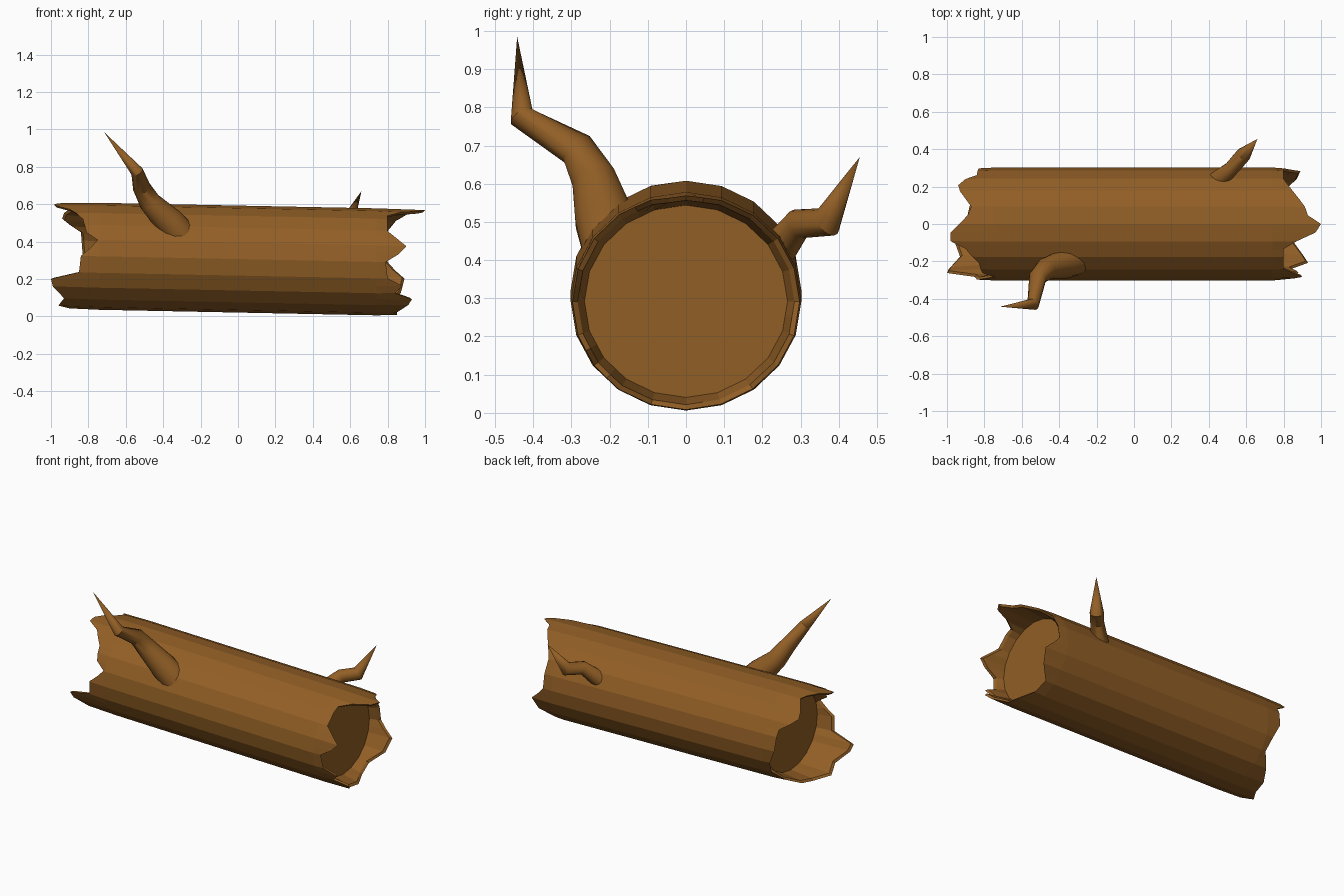
import bpy, bmesh, math
from mathutils import Vector

if "Cube" in bpy.data.objects:
    bpy.data.objects.remove(bpy.data.objects["Cube"])

bark = bpy.data.materials.new("bark brown")
bark.diffuse_color = (0.285, 0.113, 0.019, 1)
bark.use_nodes = True
bark.node_tree.nodes["Principled BSDF"].inputs["Base Color"].default_value = bark.diffuse_color

SIDES = 20          # flat bands round the log
COLS = SIDES * 2    # finer columns so the splinters are sharp

# Splintered end outlines: (degrees from +y over the top, x)
RIGHT = [(0, .80), (36, .80), (54, .85), (70, .91), (81, .93), (90, 1.0), (99, .97),
         (108, .87), (117, .80), (144, .80), (153, .85), (162, .90), (171, .86), (180, .79),
         (198, .80), (207, .88), (216, .84), (225, .93), (234, .91), (252, .85), (270, .85),
         (288, .81), (306, .80), (324, .87), (342, .89), (351, .84), (360, .80)]
LEFT = [(0, -.83), (27, -.84), (36, -.90), (45, -.94), (54, -.93), (72, -.87), (81, -.89),
        (99, -.98), (108, -.98), (117, -.90), (135, -.83), (153, -.81), (162, -.75),
        (171, -.79), (180, -.84), (198, -.85), (207, -1.0), (216, -.99), (234, -.93),
        (252, -.96), (270, -.90), (288, -.88), (306, -.83), (324, -.77), (342, -.79), (360, -.83)]


def lookup(table, deg):
    for (a, x0), (b, x1) in zip(table, table[1:]):
        if a <= deg <= b:
            return x0 + (x1 - x0) * (deg - a) / (b - a)


def section(i, scale):
    """Point i on the polygonal cross-section."""
    def corner(k):
        t = math.tau * k / SIDES
        return Vector((0.302 * math.cos(t), 0.286 * math.sin(t)))
    return corner(i / 2) * scale if i % 2 == 0 else (corner(i // 2) + corner(i // 2 + 1)) * scale / 2


def new_object(name, bm):
    bmesh.ops.recalc_face_normals(bm, faces=bm.faces)
    mesh = bpy.data.meshes.new(name)
    bm.to_mesh(mesh)
    bm.free()
    mesh.materials.append(bark)
    obj = bpy.data.objects.new(name, mesh)
    bpy.context.collection.objects.link(obj)
    return obj


def bridge(bm, a, b):
    n = len(a)
    for i in range(n):
        bm.faces.new((a[i], a[(i + 1) % n], b[(i + 1) % n], b[i]))


def build_log():
    """Slightly tilted hollow-ended log with splintered rims and sunken caps."""
    bm = bmesh.new()

    def ring(x_of, scale):
        verts = []
        for i in range(COLS):
            p = section(i, scale)
            x = x_of(360 * i / COLS)
            verts.append(bm.verts.new((x, p.x, 0.307 - 0.02 * x + p.y)))
        return verts

    rings = [
        ring(lambda d: -.74, .88),
        ring(lambda d: lookup(LEFT, d) + .012, .94),
        ring(lambda d: lookup(LEFT, d), .985),
        ring(lambda d: -.74, 1),
        ring(lambda d: .74, 1),
        ring(lambda d: lookup(RIGHT, d), .985),
        ring(lambda d: lookup(RIGHT, d) - .012, .94),
        ring(lambda d: .74, .88),
    ]
    for a, b in zip(rings, rings[1:]):
        bridge(bm, a, b)
    bm.faces.new(rings[0])
    bm.faces.new(rings[-1])
    return new_object("log", bm)


def build_branch(name, path, sides=14):
    """Crooked tapering tube through (x, y, z, radius) points, ending in a spike."""
    bm = bmesh.new()
    pts = [Vector(p[:3]) for p in path]
    rings = []
    for k in range(len(pts) - 1):
        tangent = (pts[k + 1] - pts[k]).normalized()
        if k:
            tangent = (tangent + (pts[k] - pts[k - 1]).normalized()).normalized()
        u = tangent.cross(Vector((1, 0.3, -0.4))).normalized()
        v = tangent.cross(u)
        rings.append([bm.verts.new(pts[k] + path[k][3] * (u * math.cos(math.tau * i / sides)
                                                          + v * math.sin(math.tau * i / sides)))
                      for i in range(sides)])
    for a, b in zip(rings, rings[1:]):
        bridge(bm, a, b)
    tip = bm.verts.new(pts[-1])
    last = rings[-1]
    for i in range(sides):
        bm.faces.new((last[i], last[(i + 1) % sides], tip))
    bm.faces.new(rings[0])
    obj = new_object(name, bm)
    bpy.ops.object.select_all(action='DESELECT')
    obj.select_set(True)
    bpy.context.view_layer.objects.active = obj
    bpy.ops.object.shade_smooth_by_angle(angle=math.radians(35))
    return obj


build_log()
# Tall branch on the front, short branch on the back
build_branch("front_branch", [(-.31, -.19, .44, .085), (-.37, -.215, .51, .078),
                              (-.47, -.24, .61, .06), (-.515, -.285, .69, .048),
                              (-.54, -.43, .775, .034), (-.715, -.442, .985, 0)])
build_branch("back_branch", [(.43, .22, .40, .052), (.52, .295, .495, .04),
                             (.585, .37, .50, .041), (.66, .455, .67, 0)])
